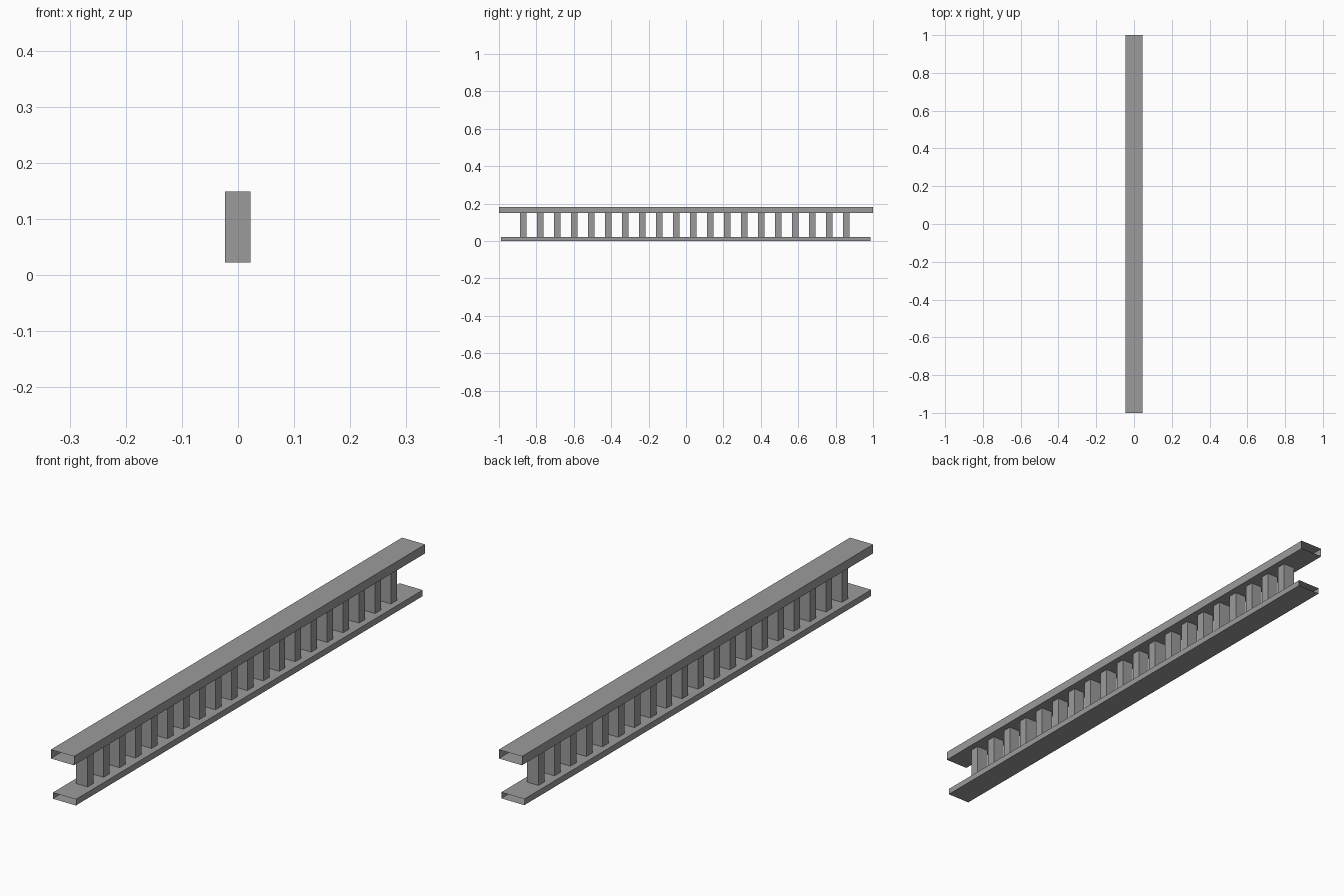
import bpy, bmesh

if "Cube" in bpy.data.objects:
    bpy.data.objects.remove(bpy.data.objects["Cube"])

# Dark grey paint shared by all parts
paint = bpy.data.materials.new("dark_grey")
paint.diffuse_color = (0.33, 0.33, 0.33, 1)
paint.use_nodes = True
paint.node_tree.nodes["Principled BSDF"].inputs["Base Color"].default_value = paint.diffuse_color


def sleeve(name, x, y, z, open_axis):
    """Box spanning the given (min, max) ranges, without end faces along open_axis."""
    bm = bmesh.new()
    bmesh.ops.create_cube(bm, size=1)
    for v in bm.verts:
        v.co = [(lo + hi) / 2 + c * (hi - lo) for c, (lo, hi) in zip(v.co, (x, y, z))]
    bm.normal_update()
    ends = [f for f in bm.faces if abs(f.normal[open_axis]) > 0.9]
    bmesh.ops.delete(bm, geom=ends, context='FACES_ONLY')
    mesh = bpy.data.meshes.new(name)
    bm.to_mesh(mesh)
    bm.free()
    mesh.materials.append(paint)
    obj = bpy.data.objects.new(name, mesh)
    bpy.context.collection.objects.link(obj)
    return obj


RAIL_BOTTOM, RAIL_TOP = 0.022, 0.149

# Hollow rails, open at both ends
sleeve("handrail", (-0.046, 0.046), (-1, 1), (RAIL_TOP, 0.181), 1)
sleeve("bottom_rail", (-0.046, 0.046), (-0.989, 0.986), (0, RAIL_BOTTOM), 1)

# Row of 20 balusters between the rails
COUNT, FIRST, STEP = 20, -0.871, 0.0909
for i in range(COUNT):
    y = FIRST + i * STEP
    sleeve(f"baluster_{i + 1:02d}", (-0.0235, 0.0225), (y - 0.017, y + 0.017),
           (RAIL_BOTTOM, RAIL_TOP), 2)
